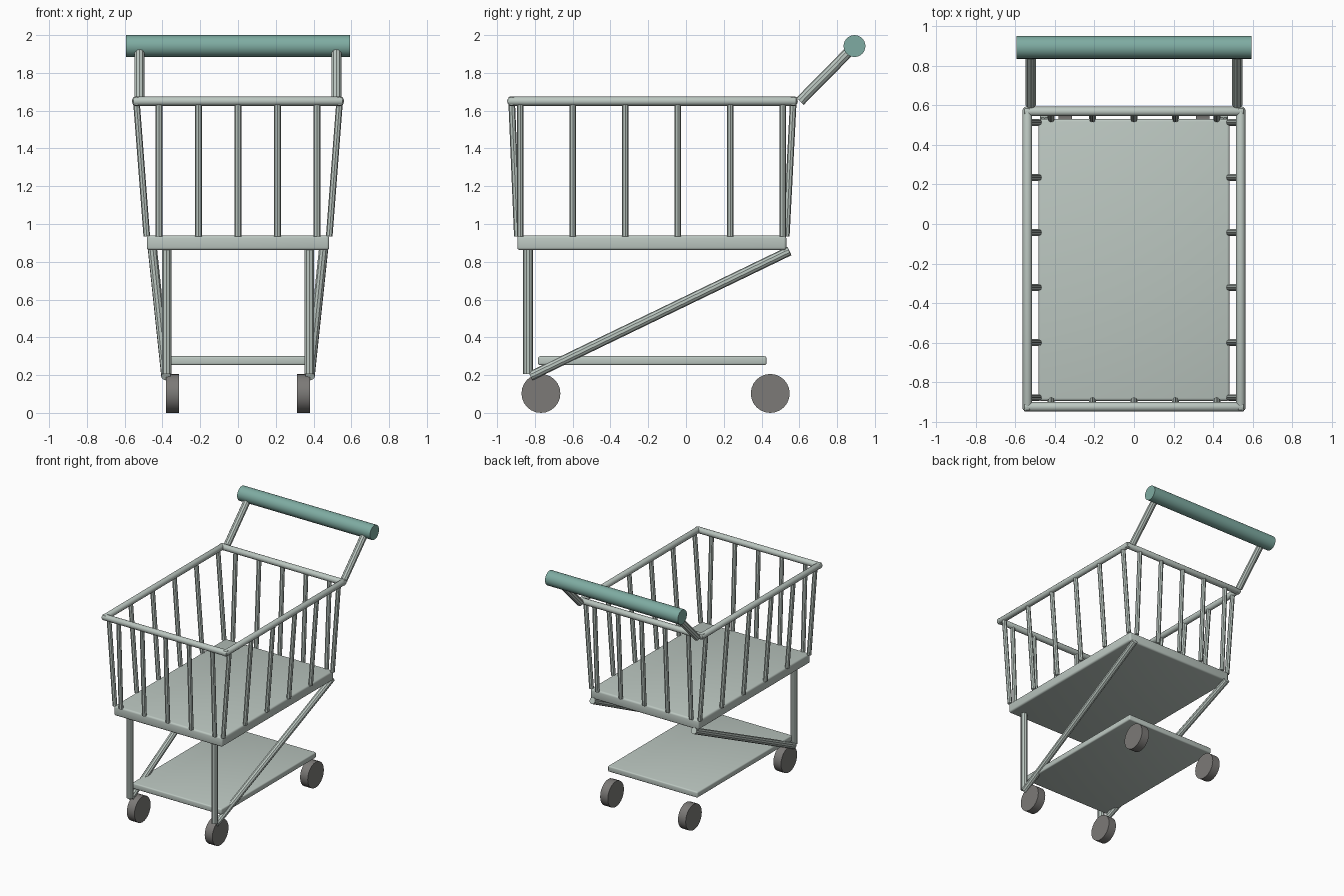
import bpy, bmesh, math
from mathutils import Vector, Matrix

if "Cube" in bpy.data.objects:
    bpy.data.objects.remove(bpy.data.objects["Cube"])


def material(name, rgb):
    m = bpy.data.materials.new(name)
    m.diffuse_color = (*rgb, 1)
    m.use_nodes = True
    m.node_tree.nodes["Principled BSDF"].inputs["Base Color"].default_value = m.diffuse_color
    return m


METAL = material("pale grey green metal", (0.50, 0.57, 0.53))
GRIP = material("teal grip", (0.21, 0.41, 0.36))
RUBBER = material("grey rubber", (0.20, 0.193, 0.185))


def finish(name, bm, mat):
    me = bpy.data.meshes.new(name)
    bmesh.ops.recalc_face_normals(bm, faces=bm.faces)
    bm.to_mesh(me)
    bm.free()
    me.materials.append(mat)
    for p in me.polygons:
        p.use_smooth = True
    me.set_sharp_from_angle(angle=math.radians(32))
    ob = bpy.data.objects.new(name, me)
    bpy.context.collection.objects.link(ob)
    return ob


def bars(name, segments, r, sides, mat, bevel=0):
    """One object made of straight round bars, each from point a to point b."""
    bm = bmesh.new()
    for a, b in segments:
        a, b = Vector(a), Vector(b)
        d = b - a
        rot = d.to_track_quat('Z', 'Y').to_matrix().to_4x4()
        bmesh.ops.create_cone(bm, cap_ends=True, segments=sides, radius1=r, radius2=r,
                              depth=d.length, matrix=Matrix.Translation((a + b) / 2) @ rot)
    if bevel:
        caps = [e for e in bm.edges if any(len(f.verts) > 4 for f in e.link_faces)]
        bmesh.ops.bevel(bm, geom=caps, offset=bevel, segments=2, profile=0.5, affect='EDGES')
    return finish(name, bm, mat)


def slab(name, lo, hi, bevel, mat):
    bm = bmesh.new()
    lo, hi = Vector(lo), Vector(hi)
    bmesh.ops.create_cube(bm, size=1, matrix=Matrix.Translation((lo + hi) / 2)
                          @ Matrix.Diagonal((*(hi - lo), 1)))
    bmesh.ops.bevel(bm, geom=bm.edges[:], offset=bevel, segments=3, profile=0.5, affect='EDGES')
    return finish(name, bm, mat)


# Basket: floor edges (bottom) and rim centre lines (top)
FX, FY0, FY1, FZ = 0.483, -0.893, 0.531, 0.935
RX, RY0, RY1, RZ = 0.538, -0.923, 0.568, 1.65
slab("basket_floor", (-FX, FY0, 0.862), (FX, FY1, 0.94), 0.014, METAL)

# Rim of four round bars
e = 0.018
bars("basket_rim",
     [((-RX - e, y, RZ), (RX + e, y, RZ)) for y in (RY0, RY1)] +
     [((x, RY0 - e, RZ), (x, RY1 + e, RZ)) for x in (-RX, RX)],
     0.024, 12, METAL, bevel=0.008)

# Leaning slats on all four sides
front_back = [((x, y0, FZ), (x, y1, RZ))
              for x in (-0.418, -0.209, 0, 0.209, 0.418)
              for y0, y1 in ((FY0, RY0), (FY1, RY1))]
sides = [((s * FX, -0.877 + 0.278 * i, FZ), (s * RX, -0.877 + 0.278 * i, RZ))
         for i in range(6) for s in (-1, 1)]
bars("front_and_back_slats", front_back, 0.0175, 8, METAL)
bars("side_slats", sides, 0.0175, 8, METAL)

# Push handle and its posts
bars("handle_grip", [((-0.592, 0.892, 1.942), (0.592, 0.892, 1.942))], 0.058, 24, GRIP)
bars("handle_posts", [((s * 0.521, 0.604, 1.65), (s * 0.521, 0.885, 1.935)) for s in (-1, 1)],
     0.027, 10, METAL)

# Front legs and diagonal braces
bars("front_legs", [((s * 0.378, -0.836, 0.207), (s * 0.378, -0.836, 0.88)) for s in (-1, 1)],
     0.026, 10, METAL)
bars("diagonal_braces", [((s * 0.382, -0.823, 0.195), (s * 0.452, 0.547, 0.857)) for s in (-1, 1)],
     0.025, 10, METAL)

# Lower shelf
slab("lower_shelf", (-0.40, -0.783, 0.253), (0.40, 0.426, 0.30), 0.01, METAL)

# Wheels
bars("wheels", [((s * 0.313, y, 0.103), (s * 0.381, y, 0.103))
                for s in (-1, 1) for y in (-0.768, 0.446)], 0.103, 24, RUBBER)
